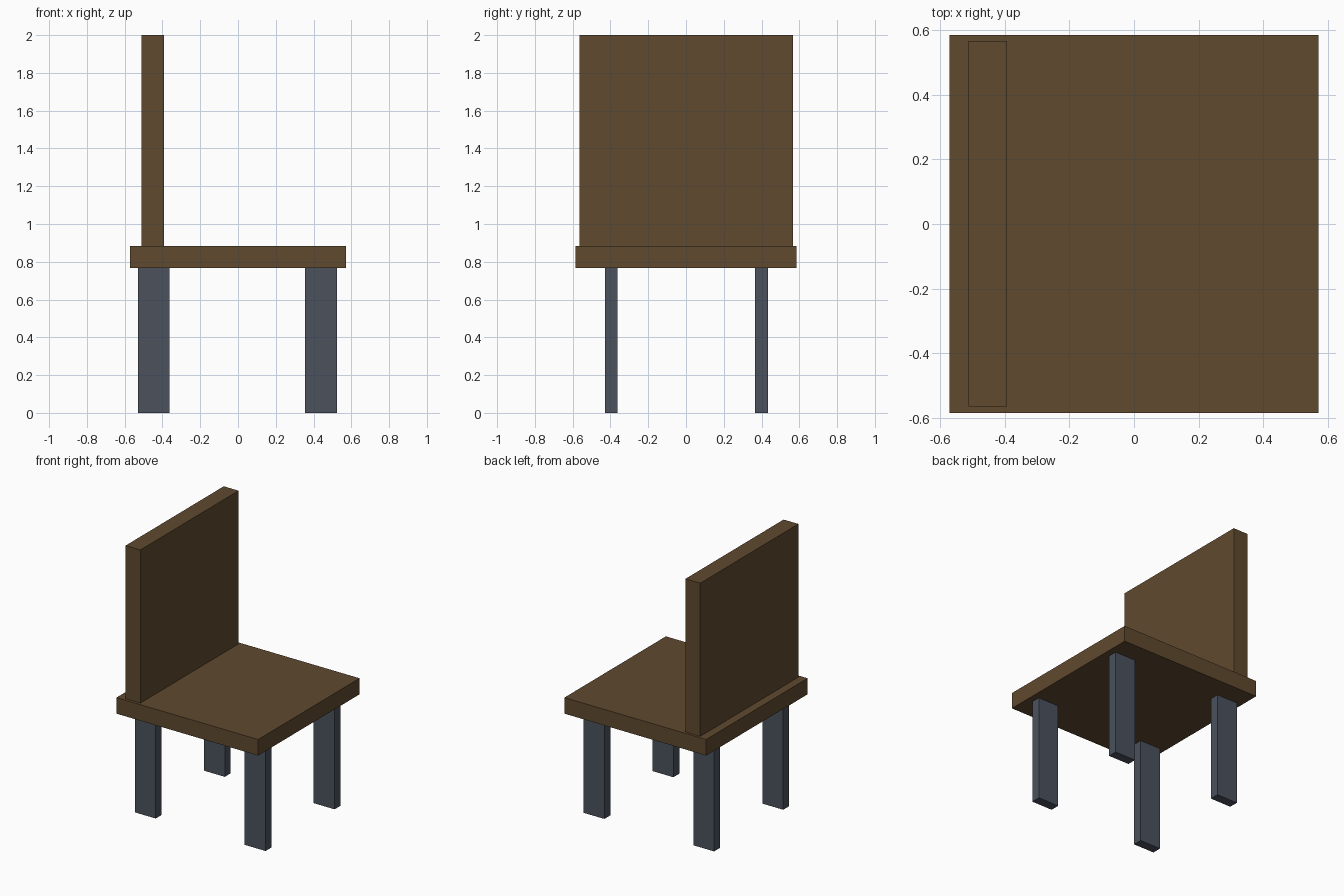
import bpy

if "Cube" in bpy.data.objects:
    bpy.data.objects.remove(bpy.data.objects["Cube"])


def material(name, color):
    mat = bpy.data.materials.new(name)
    mat.diffuse_color = (*color, 1.0)
    mat.use_nodes = True
    mat.node_tree.nodes["Principled BSDF"].inputs["Base Color"].default_value = mat.diffuse_color
    return mat


def box(name, low, high, mat):
    """Axis-aligned box between two opposite corners."""
    center = [(a + b) / 2 for a, b in zip(low, high)]
    bpy.ops.mesh.primitive_cube_add(size=1, location=center)
    obj = bpy.context.object
    obj.name = name
    obj.scale = [b - a for a, b in zip(low, high)]
    bpy.ops.object.transform_apply(location=False, rotation=False, scale=True)
    obj.data.materials.append(mat)
    return obj


wood = material("brown_wood", (0.115, 0.067, 0.028))
metal = material("slate_metal", (0.070, 0.083, 0.108))

SEAT_BOTTOM, SEAT_TOP = 0.767, 0.884

# Seat slab and upright backrest
box("seat", (-0.571, -0.584, SEAT_BOTTOM), (0.571, 0.584, SEAT_TOP), wood)
box("backrest", (-0.511, -0.564, SEAT_TOP), (-0.392, 0.566, 2.0), wood)

# Four flat legs: the backrest side is the rear
for end, x in (("rear", -0.446), ("front", 0.439)):
    for side, y in (("right", -0.396), ("left", 0.399)):
        box(f"{end}_{side}_leg", (x - 0.084, y - 0.034, 0),
            (x + 0.084, y + 0.034, SEAT_BOTTOM), metal)
